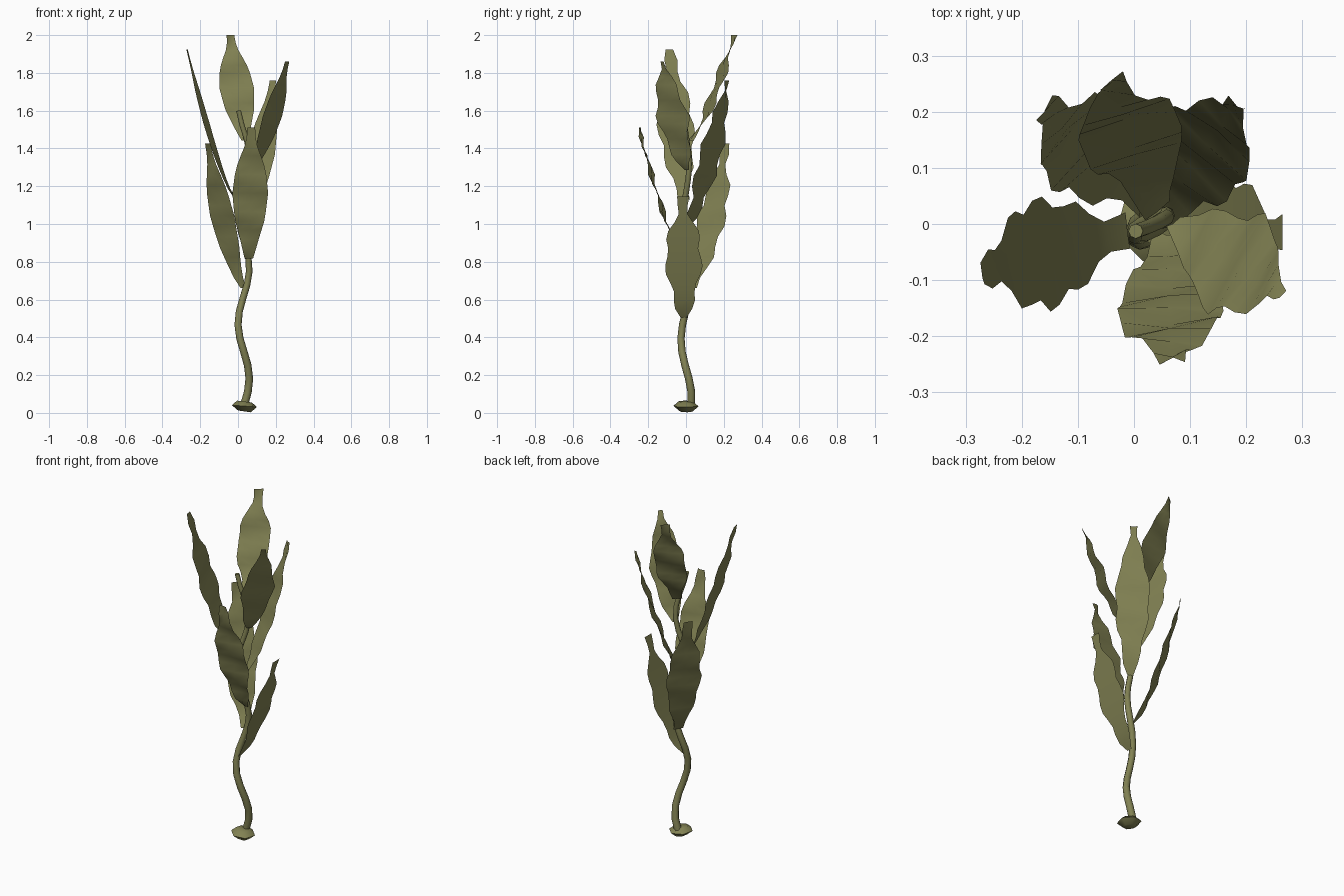
import bpy, bmesh, math
from mathutils import Vector

if "Cube" in bpy.data.objects:
    bpy.data.objects.remove(bpy.data.objects["Cube"])

olive = bpy.data.materials.new("olive green")
olive.diffuse_color = (0.225, 0.225, 0.088, 1)
olive.use_nodes = True
olive.node_tree.nodes["Principled BSDF"].inputs["Base Color"].default_value = olive.diffuse_color


def finish(bm, name, angle):
    bmesh.ops.recalc_face_normals(bm, faces=bm.faces[:])
    mesh = bpy.data.meshes.new(name)
    bm.to_mesh(mesh)
    bm.free()
    ob = bpy.data.objects.new(name, mesh)
    bpy.context.collection.objects.link(ob)
    mesh.materials.append(olive)
    bpy.ops.object.select_all(action='DESELECT')
    ob.select_set(True)
    bpy.context.view_layer.objects.active = ob
    bpy.ops.object.shade_smooth_by_angle(angle=math.radians(angle))
    return ob


def stem_at(z):
    """Centre of the spiralling stem at height z."""
    return Vector((0.03 + 0.03 * math.cos(math.tau * (z - 0.18) / 0.585),
                   (0.031 - 0.011 * z) * math.cos(math.tau * (z - 0.08) / 0.62), z))


def interp(table, t):
    for (a, va), (b, vb) in zip(table, table[1:]):
        if t <= b:
            return va + (vb - va) * (t - a) / (b - a)
    return table[-1][1]


def tube(bm, rings):
    """Skin a list of vertex rings and cap both ends."""
    n = len(rings[0])
    for lo, hi in zip(rings, rings[1:]):
        for i in range(n):
            bm.faces.new((lo[i], lo[(i + 1) % n], hi[(i + 1) % n], hi[i]))
    bm.faces.new(rings[0])
    bm.faces.new(rings[-1])


# Holdfast: low six-sided pebble
bm = bmesh.new()
rings = []
for z, r in ((0.008, 0.035), (0.036, 0.069), (0.06, 0.04)):
    rings.append([])
    for i in range(6):
        a = math.radians(15 + 60 * i)
        rings[-1].append(bm.verts.new((0.034 + r * math.cos(a), r * math.sin(a),
                                       z - 0.005 * math.cos(a))))
tube(bm, rings)
finish(bm, "holdfast", 60)

# Stem: tapered eight-sided tube following the spiral
bm = bmesh.new()
rings = []
N = 22
for k in range(N + 1):
    z = 0.04 + 1.56 * k / N
    c = stem_at(z)
    axis = (stem_at(z + 0.01) - stem_at(z - 0.01)).normalized()
    u = axis.cross(Vector((0, 1, 0))).normalized()
    v = axis.cross(u)
    r = 0.021 - 0.008 * k / N
    rings.append([bm.verts.new(c + r * (u * math.cos(i * math.tau / 8) + v * math.sin(i * math.tau / 8)))
                  for i in range(8)])
tube(bm, rings)
finish(bm, "stem", 50)

# Blades: thin sheets spaced by the golden angle, edges rippled along y
WIDTH = ((0, 0.045), (0.15, 0.1), (0.3, 0.16), (0.5, 0.19),
         (0.68, 0.16), (0.8, 0.1), (0.89, 0.05), (1, 0.042))
TIPS = ((0.265, -0.015, 1.145), (-0.16, 0.21, 1.425), (0.07, -0.25, 1.51),
        (0.185, 0.22, 1.76), (-0.27, -0.085, 1.925), (0.26, -0.125, 1.86),
        (-0.04, 0.255, 2.0))
SEGS = 14
for n, tip in enumerate(TIPS):
    ang = math.radians(137.5 * n)
    out = Vector((math.cos(ang), math.sin(ang), 0))
    side = Vector((-math.sin(ang), math.cos(ang), 0))
    base = stem_at(0.505 + 0.156 * n) + out * 0.02
    tip = Vector(tip)
    bm = bmesh.new()
    rows = []
    for k in range(SEGS + 1):
        t = k / SEGS
        c = base.lerp(tip, t ** 0.75)
        c.z = base.z + (tip.z - base.z) * t
        row = []
        for s in (-1, 0, 1):
            p = c + side * (s * interp(WIDTH, t) / 2)
            p.y += 0.012 * math.sin(math.tau * p.z / 0.19 + n + 1.3 * s)
            row.append(bm.verts.new(p))
        rows.append(row)
    for lo, hi in zip(rows, rows[1:]):
        for j in range(2):
            bm.faces.new((lo[j], lo[j + 1], hi[j + 1], hi[j]))
    finish(bm, f"blade_{n + 1}", 60)
